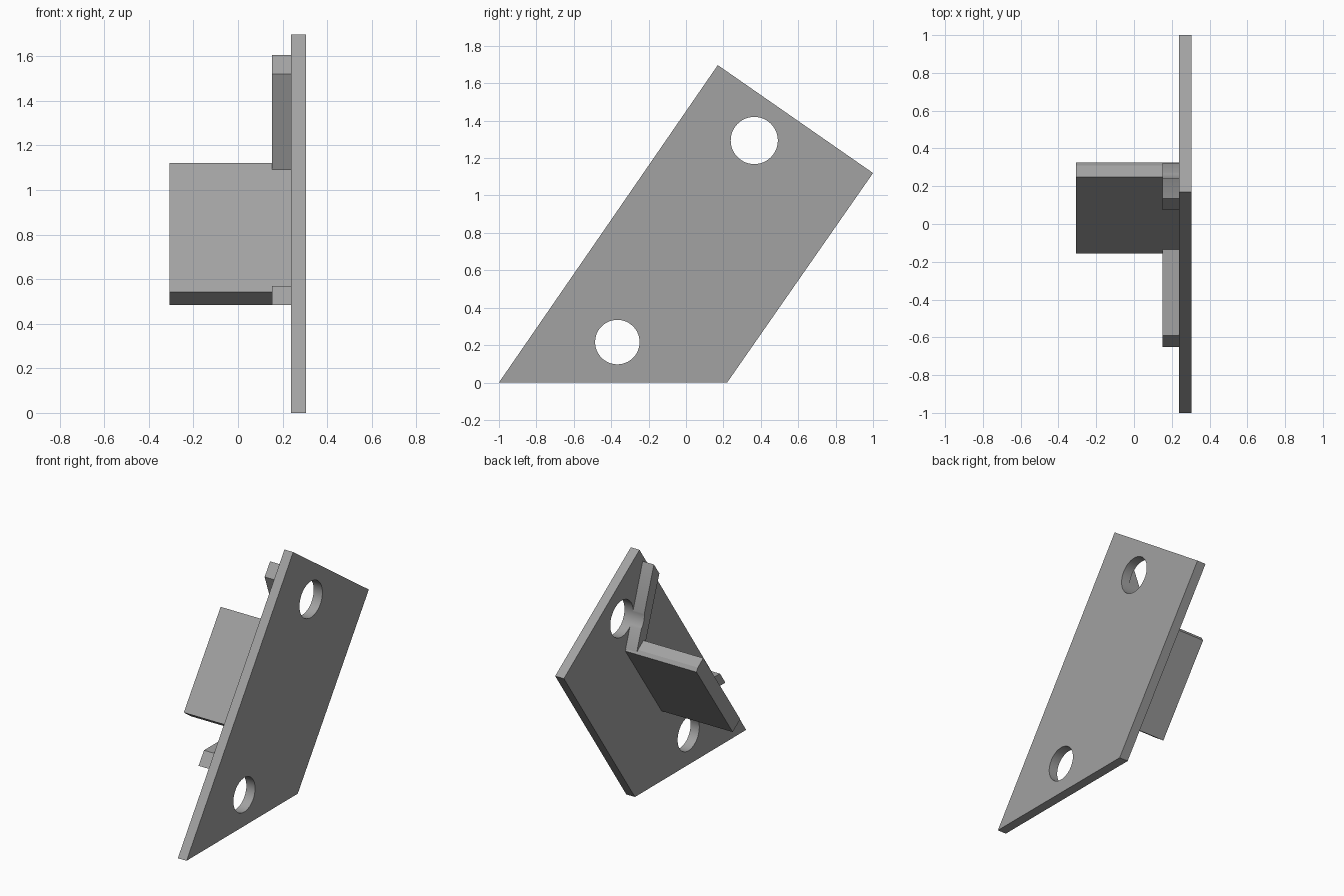
import bpy, bmesh, math

if "Cube" in bpy.data.objects:
    bpy.data.objects.remove(bpy.data.objects["Cube"])

grey = bpy.data.materials.new("plain grey")
grey.diffuse_color = (0.36, 0.36, 0.36, 1)
grey.use_nodes = True
grey.node_tree.nodes["Principled BSDF"].inputs["Base Color"].default_value = grey.diffuse_color


def extrude_x(name, profile, x0, x1):
    """Solid with a (y, z) profile running from x0 to x1."""
    bm = bmesh.new()
    face = bm.faces.new([bm.verts.new((x0, y, z)) for y, z in profile])
    moved = bmesh.ops.extrude_face_region(bm, geom=[face])["geom"]
    bmesh.ops.translate(bm, vec=(x1 - x0, 0, 0),
                        verts=[v for v in moved if isinstance(v, bmesh.types.BMVert)])
    bmesh.ops.recalc_face_normals(bm, faces=bm.faces)
    mesh = bpy.data.meshes.new(name)
    bm.to_mesh(mesh)
    bm.free()
    mesh.materials.append(grey)
    obj = bpy.data.objects.new(name, mesh)
    bpy.context.collection.objects.link(obj)
    return obj


def circle(y, z, r, n=48):
    return [(y + r * math.cos(2 * math.pi * i / n),
             z + r * math.sin(2 * math.pi * i / n)) for i in range(n)]


# Slanted mounting plate
plate = extrude_x("mounting_plate", [(-1, 0), (0.22, 0), (1, 1.12), (0.17, 1.697)], 0.238, 0.305)

# Flange standing out from the plate
extrude_x("flange", [(-0.155, 0.543), (-0.073, 0.485), (0.325, 1.053),
                     (0.31, 1.079), (0.25, 1.122)], -0.308, 0.238)

# Splayed ribs at both ends of the flange
extrude_x("lower_rib", [(-0.65, 0.485), (-0.073, 0.485), (-0.11, 0.57), (-0.59, 0.57)], 0.152, 0.238)
upper_rib = extrude_x("upper_rib", [(0.075, 1.52), (0.229, 1.092), (0.323, 1.068),
                                    (0.135, 1.605)], 0.152, 0.238)

# Bolt holes; the upper one also relieves the rib beside it
holes = [("lower_hole_cutter", circle(-0.367, 0.216, 0.119), [plate]),
         ("upper_hole_cutter", circle(0.365, 1.294, 0.126), [plate, upper_rib])]
for name, profile, targets in holes:
    cutter = extrude_x(name, profile, 0.0, 0.5)
    cutter.hide_render = True
    cutter.hide_set(True)
    for target in targets:
        mod = target.modifiers.new(name, "BOOLEAN")
        mod.operation = "DIFFERENCE"
        mod.solver = "EXACT"
        mod.object = cutter

# Smooth the hole walls, keep the plate edges sharp
for obj in (plate, upper_rib):
    bpy.ops.object.select_all(action="DESELECT")
    obj.select_set(True)
    bpy.context.view_layer.objects.active = obj
    for mod in list(obj.modifiers):
        bpy.ops.object.modifier_apply(modifier=mod.name)
    bpy.ops.object.shade_smooth_by_angle(angle=math.radians(30))
